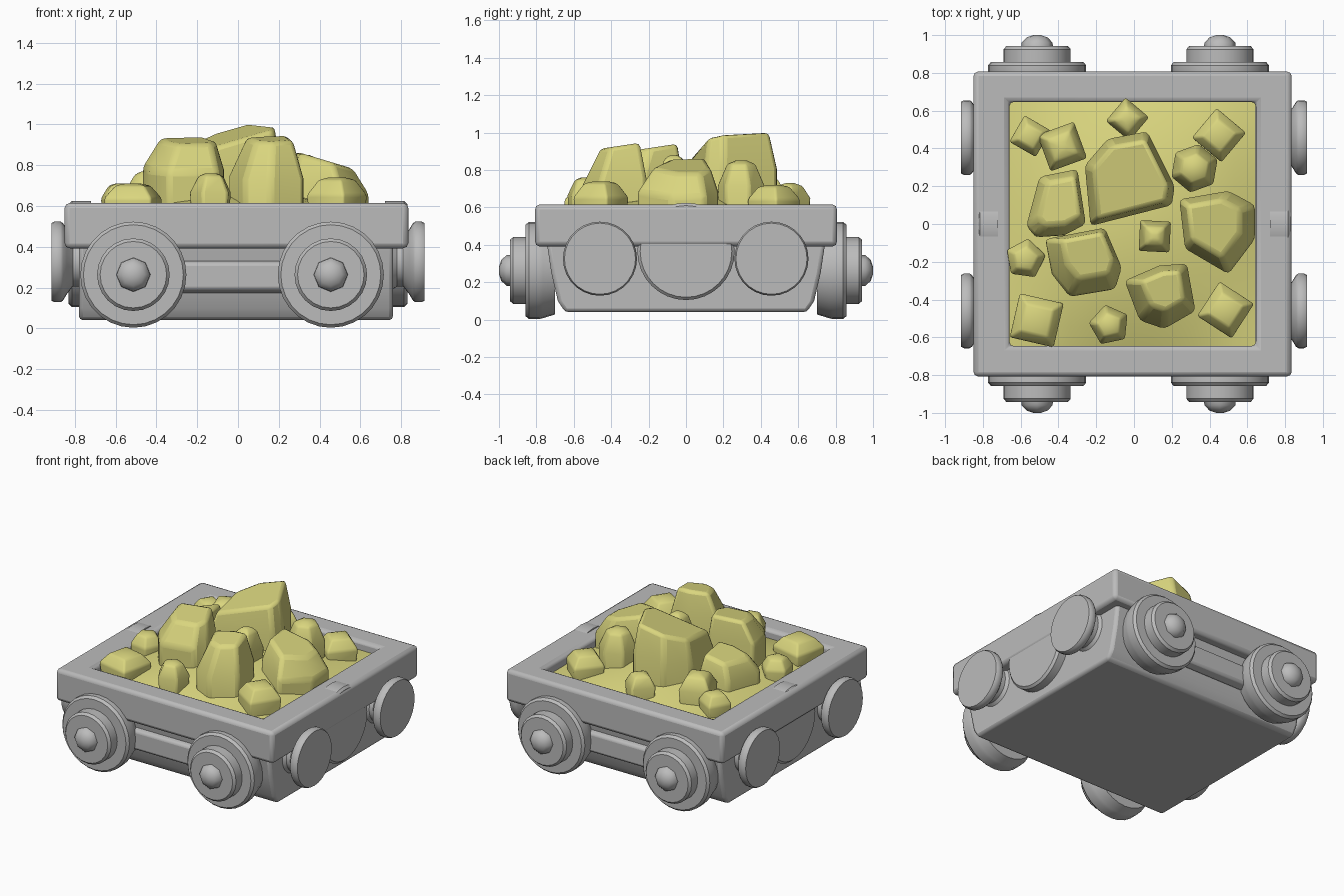
import bpy, bmesh, math
from mathutils import Vector, Matrix

cube = bpy.data.objects.get("Cube")
if cube:
    bpy.data.objects.remove(cube, do_unlink=True)


def material(name, color):
    m = bpy.data.materials.new(name)
    m.use_nodes = True
    m.diffuse_color = color
    m.node_tree.nodes["Principled BSDF"].inputs["Base Color"].default_value = color
    return m


GREY = material("grey metal", (0.5, 0.5, 0.5, 1))
GOLD = material("yellow ore", (0.7, 0.67, 0.21, 1))


def finish(name, bm, mat, bevel=0.0, angle=35, segments=2):
    bmesh.ops.recalc_face_normals(bm, faces=bm.faces)
    mesh = bpy.data.meshes.new(name)
    bm.to_mesh(mesh)
    bm.free()
    ob = bpy.data.objects.new(name, mesh)
    bpy.context.collection.objects.link(ob)
    mesh.materials.append(mat)
    if bevel:
        mod = ob.modifiers.new("bevel", 'BEVEL')
        mod.width, mod.segments = bevel, segments
        mod.limit_method = 'ANGLE'
    bpy.ops.object.select_all(action='DESELECT')
    ob.select_set(True)
    bpy.context.view_layer.objects.active = ob
    bpy.ops.object.shade_smooth_by_angle(angle=math.radians(angle))
    return ob


def loft(loops, close=False):
    """Skin a list of equal-length point loops; cap the ends or join them."""
    bm = bmesh.new()
    rings = [[bm.verts.new(p) for p in loop] for loop in loops]
    n = len(rings[0])
    pairs = list(zip(rings, rings[1:])) + ([(rings[-1], rings[0])] if close else [])
    for a, b in pairs:
        for i in range(n):
            j = (i + 1) % n
            bm.faces.new((a[i], a[j], b[j], b[i]))
    if not close:
        bm.faces.new(rings[0])
        bm.faces.new(rings[-1])
    return bm


def lathe(name, profile, sides, axis, place, angle=35):
    """Turn (radius, distance) pairs about an axis that points outward."""
    turn = Vector(axis).to_track_quat('Z', 'Y').to_matrix().to_4x4()
    mat = Matrix.Translation(place) @ turn
    steps = [math.tau * i / sides for i in range(sides)]
    loops = [[mat @ Vector((r * math.cos(t), r * math.sin(t), d)) for t in steps]
             for r, d in profile]
    return finish(name, loft(loops), GREY, angle=angle)


def rect(x0, x1, y, z):
    return [(x0, -y, z), (x1, -y, z), (x1, y, z), (x0, y, z)]


# Body tub with sides that flare upward
tub = [(0.04, 0.645), (0.10, 0.685), (0.25, 0.72), (0.45, 0.75)]
finish("body", loft([rect(-0.78, 0.76, y, z) for z, y in tub]), GREY, 0.02)

# Open rim on top of the body
outer, inner = (-0.85, 0.835, 0.807), (-0.66, 0.645, 0.647)
finish("rim", loft([rect(*outer, 0.392), rect(*outer, 0.615),
                    rect(*inner, 0.615), rect(*inner, 0.392)], True), GREY, 0.025)

# Long beams between the wheels
for s, side in ((-1, "front"), (1, "back")):
    finish(side + "_beam", loft([[(x, s * 0.70, 0.17), (x, s * 0.765, 0.19),
                                  (x, s * 0.765, 0.32), (x, s * 0.70, 0.34)]
                                 for x in (-0.6, 0.55)]), GREY, 0.015)

# Wheels with stepped hubs and rounded caps
wheel = [(0.235, 0.70), (0.255, 0.765), (0.26, 0.785), (0.26, 0.84), (0.245, 0.857),
         (0.19, 0.857)]
hub = [(0.178, 0.84), (0.178, 0.925), (0.163, 0.942), (0.12, 0.942)]
cap = [(0.085, 0.93), (0.082, 0.96), (0.055, 0.988), (0.02, 1.0)]
for s, side in ((-1, "front"), (1, "back")):
    for x, end in ((-0.513, "right"), (0.455, "left")):
        spot, label = (x, 0, 0.263), f"{side}_{end}_"
        lathe(label + "wheel", wheel, 28, (0, s, 0), spot)
        lathe(label + "hub", hub, 24, (0, s, 0), spot)
        lathe(label + "hub_cap", cap, 8, (0, s, 0), spot, 50)

# Buffers and the round boss on each end
buffer = [(0.15, 0.74), (0.12, 0.78), (0.12, 0.81), (0.16, 0.84), (0.19, 0.858),
          (0.198, 0.87), (0.198, 0.9), (0.19, 0.915)]
boss = [(0.26, 0.72), (0.26, 0.815), (0.245, 0.83)]
for s, end in ((-1, "right"), (1, "left")):
    lathe(end + "_end_boss", boss, 32, (s, 0, 0), (0, 0, 0.365))
    for y, side in ((-0.46, "front"), (0.457, "back")):
        lathe(f"{side}_{end}_buffer", buffer, 28, (s, 0, 0), (0, y, 0.326))

# Heaped ore filling the tub
bm = bmesh.new()
bmesh.ops.create_grid(bm, x_segments=12, y_segments=12, size=0.65)
for v in bm.verts:
    u, w = v.co.x / 0.65, v.co.y / 0.65
    v.co.z = 0.55 + 0.13 * (1 - u * u) * (1 - w * w)
    v.co.x -= 0.008
finish("ore_heap", bm, GOLD, angle=60)


def boulder(name, outline, top, waist, height, tilt, shrink):
    """Faceted rock: outline walls, then a smaller tilted crown at `top`."""
    cx = sum(p[0] for p in outline) / len(outline)
    cy = sum(p[1] for p in outline) / len(outline)
    crown = []
    for x, y in outline:
        dx, dy = (x - cx) * shrink, (y - cy) * shrink
        crown.append((top[0] + dx, top[1] + dy, height + tilt[0] * dx + tilt[1] * dy))
    walls = [[(x, y, z + (tilt[0] * (x - cx) + tilt[1] * (y - cy)) * k) for x, y in outline]
             for z, k in ((0.5, 0), (waist, 0.6))]
    finish(name, loft(walls + [crown]), GOLD, 0.022, 28)


# Large boulders
boulder("boulder_back", [(-0.26, 0.31), (-0.14, 0.45), (0.07, 0.49), (0.215, 0.2),
                         (0.2, 0.1), (-0.23, -0.01)],
        (-0.02, 0.25), 0.77, 0.95, (0.25, 0.18), 0.84)
boulder("boulder_right", [(-0.57, -0.01), (-0.5, 0.25), (-0.3, 0.29), (-0.255, 0),
                          (-0.37, -0.06), (-0.52, -0.07)],
        (-0.4, 0.09), 0.68, 0.79, (0.3, 0), 0.72)
boulder("boulder_middle", [(-0.47, -0.08), (-0.155, -0.02), (-0.065, -0.23),
                           (-0.1, -0.345), (-0.34, -0.385), (-0.435, -0.265)],
        (-0.24, -0.18), 0.78, 0.92, (0, 0.15), 0.68)
boulder("boulder_front", [(-0.05, -0.3), (0.135, -0.22), (0.28, -0.21),
                          (0.325, -0.46), (0.16, -0.555), (0.03, -0.51)],
        (0.16, -0.35), 0.74, 0.93, (0, 0.15), 0.62)
boulder("boulder_left", [(0.24, 0.13), (0.5, 0.175), (0.64, 0.1), (0.64, -0.08),
                         (0.5, -0.265), (0.27, -0.13)],
        (0.44, 0), 0.69, 0.82, (-0.3, 0), 0.7)


def nugget(index, x, y, radius, turn, height, sides=4):
    """Small blunt rock with a domed top."""
    steps = [math.radians(turn) + math.tau * i / sides for i in range(sides)]
    rise = height - 0.55
    loops = [[(x + radius * k * math.cos(t), y + radius * k * math.sin(t), 0.55 + rise * h)
              for t in steps] for k, h in ((0.9, -0.2), (1, 0.55), (0.62, 0.93), (0.25, 1))]
    finish(f"nugget_{index}", loft(loops), GOLD, 0.012, 50)


# Small nuggets scattered around the boulders
nuggets = [(-0.035, 0.555, 0.115, 5, 0.73), (-0.55, 0.465, 0.115, 15, 0.7),
           (-0.38, 0.41, 0.145, 65, 0.77), (0.45, 0.47, 0.145, 5, 0.72),
           (0.32, 0.295, 0.13, 20, 0.85, 6), (0.11, -0.065, 0.115, 42, 0.88),
           (0.485, -0.455, 0.155, 12, 0.74), (-0.13, -0.535, 0.11, 30, 0.76, 5),
           (-0.515, -0.51, 0.17, 32, 0.71), (-0.575, -0.185, 0.11, 10, 0.71, 5)]
for i, n in enumerate(nuggets, 1):
    nugget(i, *n)
